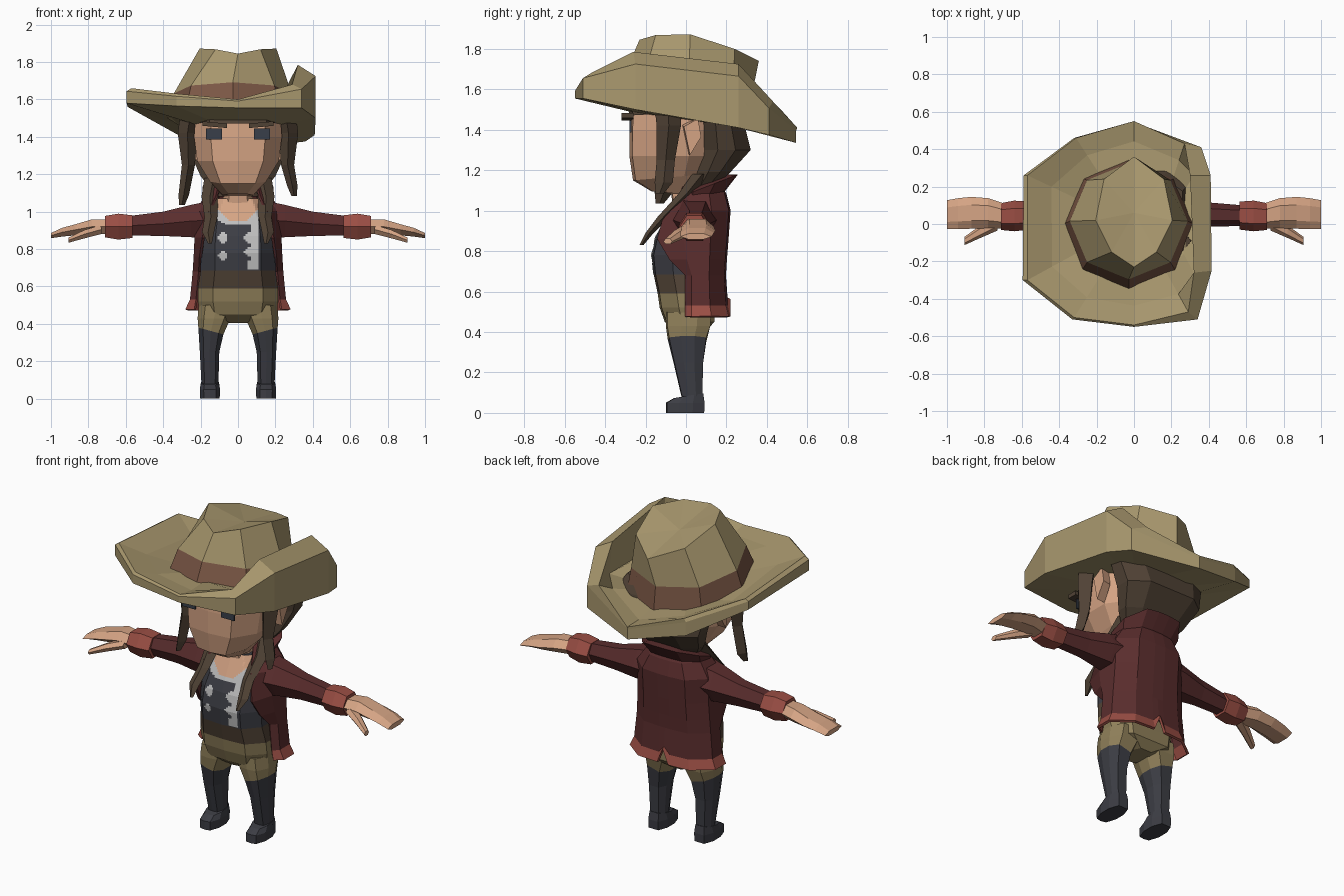
import bpy, bmesh, math
from mathutils import Vector
from mathutils.bvhtree import BVHTree

if "Cube" in bpy.data.objects:
    bpy.data.objects.remove(bpy.data.objects["Cube"])

# ---- flat colours, given as 8-bit values and stored as linear ----
def colour(name, rgb):
    m = bpy.data.materials.new(name)
    lin = [((c / 255 + 0.055) / 1.055) ** 2.4 for c in rgb]
    m.diffuse_color = (*lin, 1)
    m.use_nodes = True
    m.node_tree.nodes["Principled BSDF"].inputs["Base Color"].default_value = m.diffuse_color
    return m

TAN = colour("hat_tan", (170, 153, 111))
BAND = colour("band_brown", (124, 88, 70))
SKIN = colour("skin", (213, 164, 132))
HAIR = colour("dark_brown", (80, 66, 53))
RED = colour("coat_red", (90, 45, 45))
CUFF = colour("cuff_red", (154, 78, 68))
DARK = colour("charcoal", (60, 61, 68))
WHITE = colour("shirt_white", (190, 190, 190))
KHAKI = colour("khaki", (144, 128, 90))
EYE = colour("eye_slate", (56, 63, 74))

def finish(name, bm, mats, rule=None, mirror=False, solid=0):
    bmesh.ops.recalc_face_normals(bm, faces=bm.faces)
    if rule:
        for f in bm.faces:
            f.material_index = rule(f.calc_center_median())
    me = bpy.data.meshes.new(name)
    bm.to_mesh(me)
    bm.free()
    for m in mats:
        me.materials.append(m)
    ob = bpy.data.objects.new(name, me)
    bpy.context.collection.objects.link(ob)
    if solid:
        mod = ob.modifiers.new("thickness", 'SOLIDIFY')
        mod.thickness, mod.offset = solid, 0
    if mirror:
        ob.modifiers.new("mirror", 'MIRROR').use_mirror_merge = False
    return ob

def loft(name, rings, mats, rule=None, closed=True, tip=None, **kw):
    """Skin a list of equal-length point rings; tip closes the end in a fan."""
    bm = bmesh.new()
    vs = [[bm.verts.new(p) for p in r] for r in rings]
    n = len(vs[0])
    for a, b in zip(vs, vs[1:]):
        for i in range(n if closed else n - 1):
            j = (i + 1) % n
            bm.faces.new((a[i], a[j], b[j], b[i]))
    if closed:
        bm.faces.new(vs[0])
        if tip:
            t = bm.verts.new(tip)
            for i in range(n):
                bm.faces.new((vs[-1][i], vs[-1][(i + 1) % n], t))
        else:
            bm.faces.new(vs[-1])
    return finish(name, bm, mats, rule, **kw)

# rounded body section, symmetric in x: front, cheek, side, side, back
HALF = [(0, -1), (.62, -.93), (1, -.3), (1, .4), (.6, 1)]
SECTION = HALF + [(-x, y) for x, y in reversed(HALF[1:])]

def body_ring(z, rx, yf, yb, tilt=0, cx=0, lean=0):
    m, h = (yf + yb) / 2, (yb - yf) / 2
    return [(cx + x * rx, m + y * h, z + tilt * y + lean * x) for x, y in SECTION]

def arm_ring(x, cy, cz, ry, rz, n=6):
    return [(x, cy + ry * math.cos(2 * math.pi * i / n), cz + rz * math.sin(2 * math.pi * i / n))
            for i in range(n)]

def strand(name, path, mirror=True):
    rings = [[(x - w, y, z), (x, y - d, z), (x + w, y, z), (x, y + d, z)] for x, y, z, w, d in path]
    return loft(name, rings, [HAIR], mirror=mirror)

def box(name, c, s, mat, slant=0, mirror=True):
    bm = bmesh.new()
    bmesh.ops.create_cube(bm, size=1)
    for v in bm.verts:
        v.co = Vector((c[0] + v.co.x * s[0], c[1] + v.co.y * s[1],
                       c[2] + v.co.z * s[2] + v.co.x * slant))
    return finish(name, bm, [mat], mirror=mirror)

# ---- hat brim: upper and lower edge points, right side curled up ----
TOP = [(0, -.54, 1.60), (.29, -.47, 1.68), (.32, -.26, 1.785), (.30, .26, 1.725), (.27, .43, 1.54),
       (0, .55, 1.41), (-.31, .46, 1.51), (-.57, .26, 1.62), (-.57, -.30, 1.66), (-.32, -.50, 1.63)]
BOT = [(0, -.55, 1.555), (.34, -.51, 1.555), (.415, -.25, 1.50), (.41, .26, 1.41), (.36, .41, 1.375),
       (0, .545, 1.335), (-.32, .46, 1.41), (-.59, .26, 1.56), (-.595, -.30, 1.58), (-.33, -.51, 1.565)]
inner, valley, rim, under = [], [], [], []
for t, b in zip(TOP, BOT):
    a = math.atan2(b[1], b[0])
    p = Vector((.31 * math.cos(a), .31 * math.sin(a), 1.515 - .075 * math.sin(a)))
    inner.append(p)
    curled = t[2] > 1.7
    valley.append((.32, t[1], 1.53) if curled else p.lerp(Vector(t), .55) - Vector((0, 0, .01)))
    if curled:
        rim.append((b[0], b[1], t[2] - .06))
    else:
        rim.append((b[0], b[1], b[2] + .8 * (t[2] - b[2])))
    under.append((.26 * math.cos(a), .28 * math.sin(a), 1.45 - .04 * math.sin(a)))
loft("hat_brim", [inner, valley, TOP, rim, BOT, under], [TAN])

# ---- hat crown with brown band and dented top ----
def crown_ring(r, z0, tilt):
    return [(-.028 + .35 * r * math.sin(a), -.345 * r * math.cos(a) + .15 * (1 - r),
             z0 + tilt * math.cos(a)) for a in [k * math.pi / 4 for k in range(8)]]

CROWN_TOP = [(0, -.23, 1.845), (.12, -.15, 1.868), (.205, .02, 1.872), (.16, .24, 1.80), (0, .36, 1.74),
             (-.16, .24, 1.80), (-.205, .02, 1.872), (-.12, -.15, 1.868)]
crown = loft("hat_crown", [crown_ring(1, 1.50, .09), crown_ring(.90, 1.632, .06), CROWN_TOP],
             [TAN, BAND], tip=(0, .06, 1.80))
for f in crown.data.polygons:
    f.material_index = int(f.index < 8)

# ---- head, ears, eyes, brows ----
head = loft("head", [body_ring(1.085, .08, -.17, .06, -.01), body_ring(1.165, .15, -.262, .1, .015),
                     body_ring(1.27, .218, -.28, .14), body_ring(1.4, .235, -.28, .16),
                     body_ring(1.53, .225, -.27, .16)], [SKIN])
loft("neck", [body_ring(.98, .085, -.06, .1), body_ring(1.14, .075, -.08, .1)], [SKIN])
loft("ear", [[(.22, .015 + y * .7, 1.365 + z) for y, z in ((-.05, .06), (.05, .09), (.07, 0), (0, -.09))],
             [(.275, .03 + y, 1.365 + z) for y, z in ((-.04, .05), (.03, .09), (.045, 0), (-.01, -.09))]],
     [SKIN], mirror=True)
box("eye", (.128, -.275, 1.416), (.085, .009, .058), EYE)
box("eyebrow", (.125, -.29, 1.465), (.13, .06, .024), HAIR, slant=.012)

# ---- hair: cap, back, hanging strands (left side lock is longer) ----
loft("hair_cap", [body_ring(1.485, .245, -.285, .24, .015), body_ring(1.56, .24, -.27, .26)], [HAIR])
loft("hair_back", [body_ring(1.08, .11, .02, .10), body_ring(1.19, .2, .05, .22),
                   body_ring(1.30, .25, .07, .32), body_ring(1.46, .29, .07, .28),
                   body_ring(1.52, .26, .0, .25)], [HAIR])
for side, s, drop in (("right", 1, 0), ("left", -1, .05)):
    strand(side + "_side_lock", [(s * .25, -.09, 1.55, .055, .07), (s * .27, -.085, 1.42, .052, .06),
                                 (s * .265, -.10, 1.25, .035, .045),
                                 (s * .29, -.11, 1.14 - drop, .028, .045),
                                 (s * .30, -.13, 1.085 - drop, .015, .02)], mirror=False)
strand("chest_lock", [(.13, .08, 1.18, .05, .05), (.15, .0, 1.08, .045, .04),
                      (.145, -.11, .97, .034, .03), (.16, -.18, .89, .032, .02),
                      (.15, -.22, .83, .01, .01)])

# ---- torso: shorts, sash and vest coloured by height ----
torso = loft("torso", [body_ring(.405, .06, -.05, .10), body_ring(.45, .2, -.105, .14),
                       body_ring(.52, .215, -.13, .14), body_ring(.59, .215, -.14, .13),
                       body_ring(.685, .20, -.16, .12), body_ring(.78, .198, -.17, .12),
                       body_ring(.87, .195, -.15, .12), body_ring(.97, .175, -.10, .12),
                       body_ring(1.07, .12, -.05, .1)],
             [KHAKI, HAIR, DARK], lambda c: 0 if c.z < .58 else 1 if c.z < .685 else 2)

# ---- shirt front: thin patches laid on the vest ----
def shirt_rule(x, z):
    ax = abs(x)
    if z > .955 + max(0, ax - .045) * .9 and ax < .115:
        return 0
    if z > .925 + max(0, ax - .05) * .5 and ax < .14:
        return 1
    if (.07 < x < .112 and z > .69) or (.05 < x < .112 and .69 < z < .745):
        return 1
    for bx, bz in ((-.08, .86), (.06, .86), (-.08, .765), (.06, .785)):
        if abs(x - bx) < .025 and abs(x - bx) + abs(z - bz) < .031:
            return 1
    return None

tree = BVHTree.FromPolygons([v.co for v in torso.data.vertices],
                            [tuple(p.vertices) for p in torso.data.polygons])
bm = bmesh.new()
S = .01
for i in range(-15, 15):
    for k in range(69, 107):
        kind = shirt_rule((i + .5) * S, (k + .5) * S)
        if kind is None:
            continue
        hits = [tree.ray_cast(Vector((x * S, -1, z * S)), Vector((0, 1, 0)))[0]
                for x, z in ((i, k), (i + 1, k), (i + 1, k + 1), (i, k + 1))]
        if all(hits):
            f = bm.faces.new([bm.verts.new(h + Vector((0, -.006, 0))) for h in hits])
            f.material_index = kind
bmesh.ops.remove_doubles(bm, verts=bm.verts, dist=.0005)
finish("shirt_front", bm, [SKIN, WHITE])

# ---- coat: open-fronted shell with a back slit, plus collar ----
def coat_ring(z, xf, yf, xs, yb, slit=0):
    half = [(xf, yf, z), (xs, yf * .3 + .03, z), (xs, .5 * yb + .02, z), (.6 * xs, yb, z),
            (.035, yb + .008, z)]
    return half + [(0, yb + .008, z + slit)] + [(-x, y, h) for x, y, h in reversed(half)]

loft("coat", [coat_ring(.475, .23, 0, .275, .205, .085), coat_ring(.53, .22, 0, .25, .19, .04),
              coat_ring(.68, .205, 0, .235, .182), coat_ring(.76, .20, -.08, .23, .187),
              coat_ring(.86, .185, -.14, .225, .195), coat_ring(1.0, .15, -.10, .225, .205),
              coat_ring(1.08, .115, -.03, .17, .185), coat_ring(1.14, .10, .0, .11, .15)],
     [RED, CUFF], lambda c: int(c.z < .54), closed=False, solid=.015)
loft("collar", [[(x, y, z + .3 * y) for x, y, z in coat_ring(1.04, .13, .02, .16, .17)],
                [(x, y, z + .4 * y) for x, y, z in coat_ring(1.075, .15, .03, .18, .24)],
                [(x, y, z + .4 * y) for x, y, z in coat_ring(1.085, .12, .03, .145, .20)]],
     [RED], closed=False, solid=.02)

# ---- sleeves, cuffs, hands ----
loft("sleeve", [arm_ring(.14, .04, .955, .12, .12), arm_ring(.25, .045, .95, .10, .10),
                arm_ring(.40, .05, .935, .065, .075), arm_ring(.58, .045, .925, .055, .06)],
     [RED], mirror=True)
loft("cuff", [arm_ring(.565, .045, .92, .075, .07), arm_ring(.64, .043, .92, .082, .08),
              arm_ring(.71, .04, .92, .072, .066)], [CUFF], mirror=True)
loft("hand", [arm_ring(.68, .04, .92, .065, .045), arm_ring(.78, .058, .92, .08, .045),
              arm_ring(.87, .06, .903, .085, .034), arm_ring(.94, .055, .89, .083, .027),
              arm_ring(1.0, .05, .872, .077, .016)], [SKIN], mirror=True)
loft("thumb", [arm_ring(.73, .01, .905, .045, .028), arm_ring(.82, -.04, .88, .034, .026),
               arm_ring(.905, -.09, .848, .022, .016)], [SKIN], mirror=True)

# ---- legs with stockings, and boots ----
loft("leg", [body_ring(.50, .095, -.10, .125, 0, .115), body_ring(.43, .088, -.10, .12, 0, .128),
             body_ring(.362, .067, -.09, .10, 0, .145, .018), body_ring(.25, .052, -.062, .085, 0, .152),
             body_ring(.07, .045, -.02, .08, 0, .15)],
     [KHAKI, DARK], lambda c: int(c.z < .355), mirror=True)
loft("boot", [body_ring(0, .052, -.10, .09, 0, .15), body_ring(.05, .054, -.10, .092, 0, .15),
              body_ring(.085, .048, -.06, .085, .012, .15)], [DARK], mirror=True)
